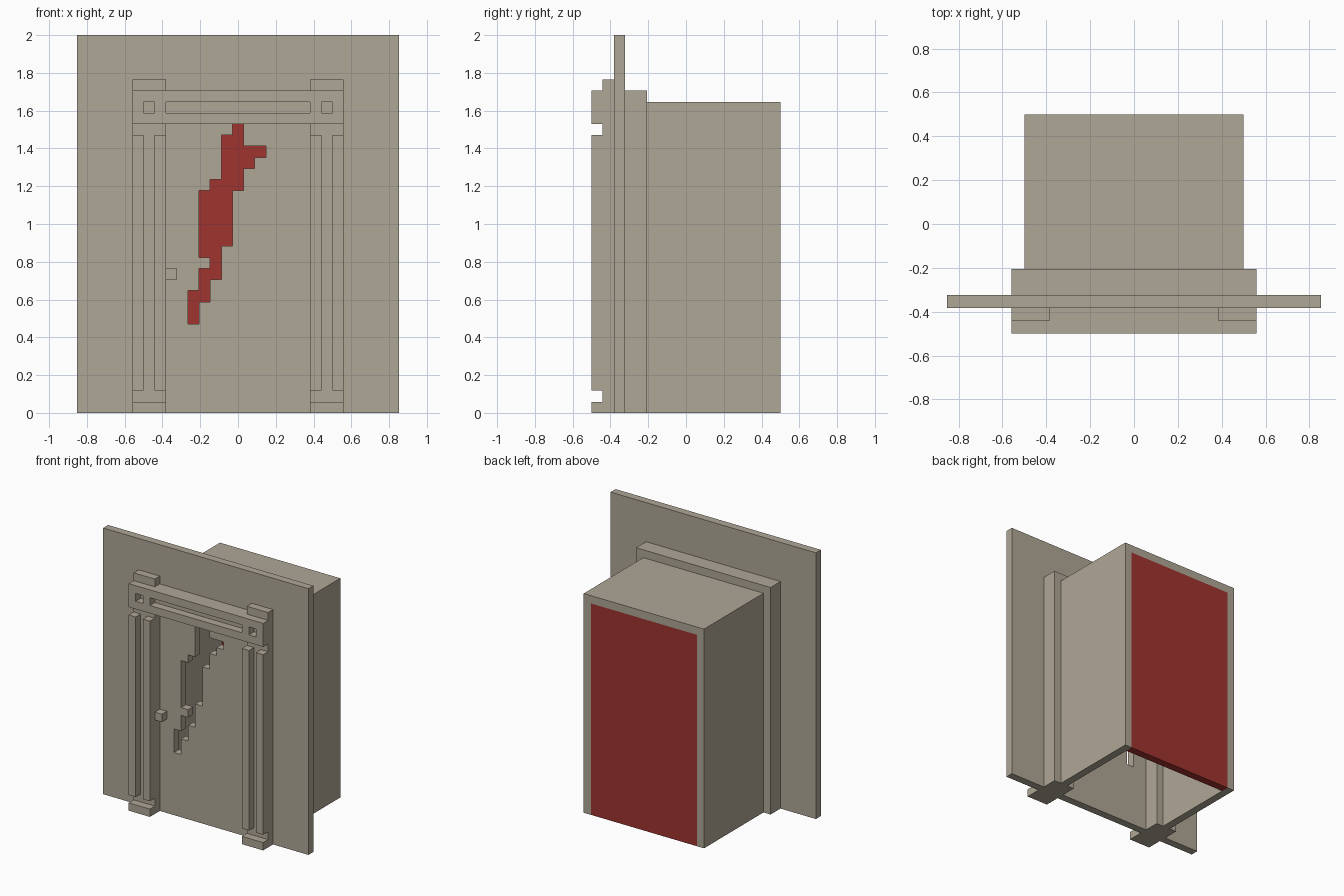
import bpy, bmesh

if "Cube" in bpy.data.objects:
    bpy.data.objects.remove(bpy.data.objects["Cube"], do_unlink=True)

U = 2 / 34  # one block


def material(name, rgb):
    m = bpy.data.materials.new(name)
    m.use_nodes = True
    m.diffuse_color = (*rgb, 1)
    m.node_tree.nodes["Principled BSDF"].inputs["Base Color"].default_value = (*rgb, 1)
    return m


STONE = material("warm grey stone", (0.43, 0.385, 0.305))
RED = material("dark red", (0.35, 0.034, 0.027))


def finish(name, bm, mat):
    bmesh.ops.recalc_face_normals(bm, faces=bm.faces)
    bmesh.ops.scale(bm, vec=(U, U, U), verts=bm.verts)
    me = bpy.data.meshes.new(name)
    bm.to_mesh(me)
    bm.free()
    me.materials.append(mat)
    ob = bpy.data.objects.new(name, me)
    bpy.context.collection.objects.link(ob)


def extrude_back(bm, depth):
    ext = bmesh.ops.extrude_face_region(bm, geom=bm.faces[:])
    verts = [g for g in ext["geom"] if isinstance(g, bmesh.types.BMVert)]
    bmesh.ops.translate(bm, vec=(0, depth, 0), verts=verts)


def prism(name, points, y0, y1, mat=STONE):
    """Front outline (x, z) extruded from y0 to y1, in blocks."""
    bm = bmesh.new()
    bm.faces.new([bm.verts.new((x, y0, z)) for x, z in points])
    extrude_back(bm, y1 - y0)
    finish(name, bm, mat)


def box(name, x0, x1, y0, y1, z0, z1, mat=STONE):
    prism(name, [(x0, z0), (x1, z0), (x1, z1), (x0, z1)], y0, y1, mat)


def arch(name, outer, top, inner, under, y0, y1):
    """Square arch, open at the bottom."""
    prism(name, [(-outer, 0), (-outer, top), (outer, top), (outer, 0),
                 (inner, 0), (inner, under), (-inner, under), (-inner, 0)], y0, y1)


def pierced_slab(name, half, z0, z1, y0, y1, is_hole):
    """Slab of unit blocks, leaving out those where is_hole(x, z) of the centre."""
    bm = bmesh.new()
    verts = {}

    def vert(x, z):
        if (x, z) not in verts:
            verts[x, z] = bm.verts.new((x, y0, z))
        return verts[x, z]

    for i in range(round(2 * half)):
        for z in range(z0, z1):
            x = i - half
            if not is_hole(x + 0.5, z + 0.5):
                bm.faces.new([vert(x, z), vert(x + 1, z), vert(x + 1, z + 1), vert(x, z + 1)])
    extrude_back(bm, y1 - y0)
    finish(name, bm, STONE)


# Jagged crack through the front wall: z start, z end, x start, x end
CRACK = [(8, 10, -4.5, -3.5), (10, 11, -4.5, -2.5), (11, 12, -3.5, -2.5),
         (12, 13, -3.5, -1.5), (13, 14, -2.5, -1.5), (14, 15, -3.5, -1.5),
         (15, 20, -3.5, -0.5), (20, 21, -2.5, 0.5), (21, 22, -1.5, 0.5),
         (22, 23, -1.5, 1.5), (23, 24, -1.5, 2.5), (24, 25, -1.5, 0.5),
         (25, 26, -0.5, 0.5)]
pierced_slab("front_wall", 14.5, 0, 34, -6.5, -5.5,
             lambda x, z: any(a < z < b and c < x < d for a, b, c, d in CRACK))

# Door surround in front of and behind the wall
arch("front_surround", 9.5, 29, 6.5, 26, -7.5, -6.5)
arch("rear_surround", 9.5, 29, 6.5, 26, -5.5, -3.5)

# Lintel face with a long slot and two square sockets
pierced_slab("lintel_face", 9.5, 26, 29, -8.5, -7.5,
             lambda x, z: 27 < z < 28 and (abs(x) < 6.5 or 7.5 < abs(x) < 8.5))

# Column strips, bases and caps on both sides
for side, s in (("left", 1), ("right", -1)):
    def span(a, b):
        return sorted((s * a, s * b))
    box(side + "_inner_strip", *span(6.5, 7.5), -8.5, -7.5, 2, 25)
    box(side + "_outer_strip", *span(8.5, 9.5), -8.5, -7.5, 2, 25)
    box(side + "_base", *span(6.5, 9.5), -8.5, -7.5, 0, 1)
    box(side + "_cap", *span(6.5, 9.5), -7.5, -6.5, 29, 30)

# Door handle
box("handle", -6.5, -5.5, -7.5, -6.5, 12, 13)

# Hollow chamber with a red back panel
arch("chamber_shell", 8.5, 28, 7.5, 27, -3.5, 8.5)
box("back_panel", -7.5, 7.5, 7.5, 8.5, 0, 27, RED)
